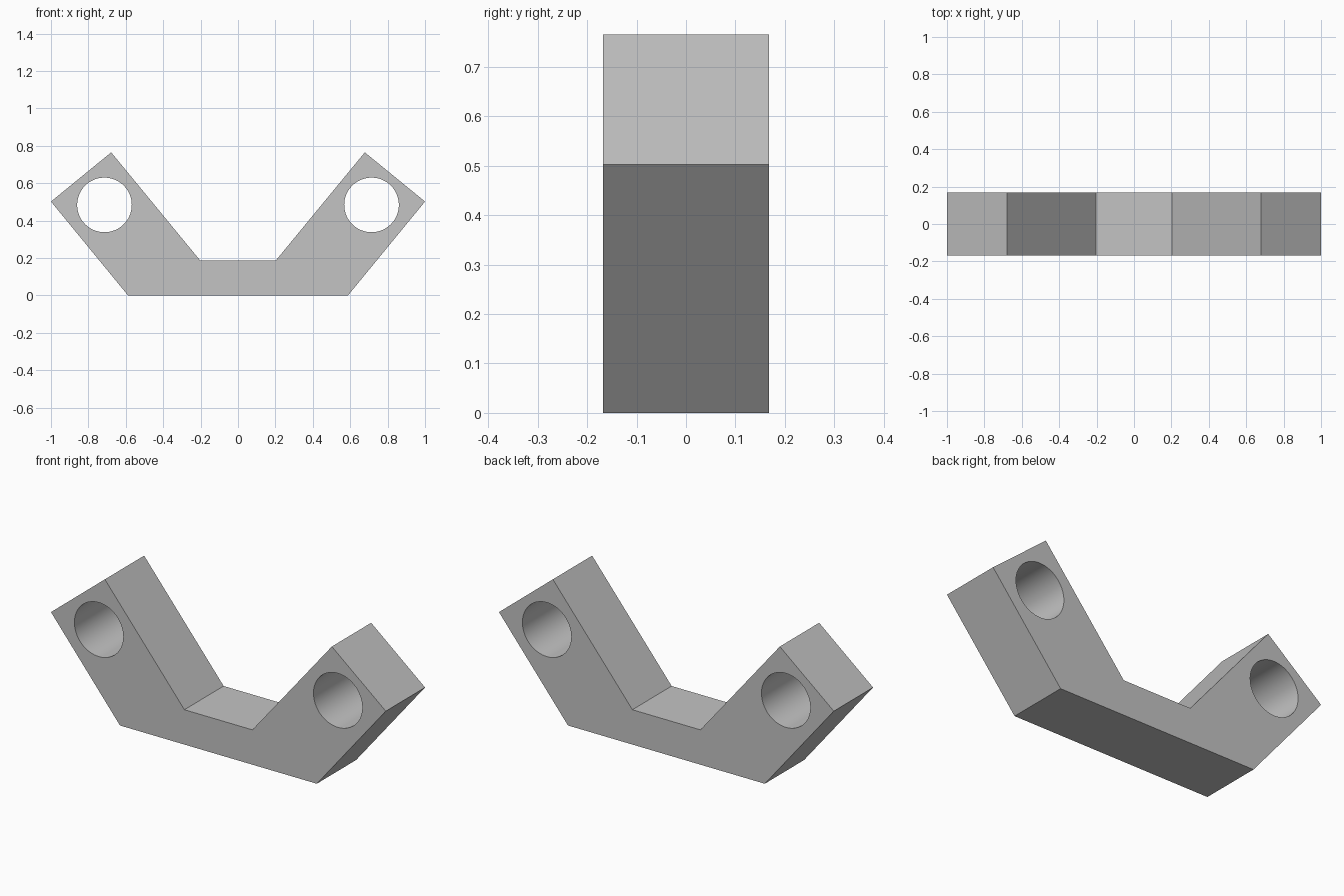
import bpy
import bmesh
import math

DEPTH = 0.335
HOLE_X, HOLE_Z, HOLE_R = 0.714, 0.484, 0.146

cube = bpy.data.objects.get("Cube")
if cube:
    bpy.data.objects.remove(cube, do_unlink=True)

# Single flat grey
grey = bpy.data.materials.new("light_grey")
grey.use_nodes = True
colour = (0.55, 0.55, 0.55, 1.0)
grey.diffuse_color = colour
grey.node_tree.nodes["Principled BSDF"].inputs["Base Color"].default_value = colour

# Bracket body: mirrored half profile pushed through the depth
half = [(0.588, 0.0), (1.0, 0.502), (0.678, 0.765), (0.203, 0.188)]
outline = half + [(-x, z) for x, z in reversed(half)]
bm = bmesh.new()
front = bm.faces.new([bm.verts.new((x, -DEPTH / 2, z)) for x, z in outline])
extruded = bmesh.ops.extrude_face_region(bm, geom=[front], use_keep_orig=True)
back_verts = [g for g in extruded["geom"] if isinstance(g, bmesh.types.BMVert)]
bmesh.ops.translate(bm, verts=back_verts, vec=(0, DEPTH, 0))
bmesh.ops.recalc_face_normals(bm, faces=bm.faces[:])
mesh = bpy.data.meshes.new("angled_bracket")
bm.to_mesh(mesh)
bm.free()
mesh.materials.append(grey)
bracket = bpy.data.objects.new("angled_bracket", mesh)
bpy.context.collection.objects.link(bracket)

# Round through-hole in each arm
cutters = []
for name, side in (("left", 1), ("right", -1)):
    bpy.ops.mesh.primitive_cylinder_add(
        vertices=64, radius=HOLE_R, depth=DEPTH * 2,
        location=(side * HOLE_X, 0, HOLE_Z), rotation=(math.pi / 2, 0, 0))
    cutter = bpy.context.object
    cutter.name = name + "_hole_cutter"
    cutter.data.materials.append(grey)
    cutter.hide_render = True
    cutters.append(cutter)
    cut = bracket.modifiers.new(name + "_hole", "BOOLEAN")
    cut.operation = "DIFFERENCE"
    cut.solver = "EXACT"
    cut.object = cutter

# Apply the cuts, then drop the cutters
bpy.ops.object.select_all(action="DESELECT")
bracket.select_set(True)
bpy.context.view_layer.objects.active = bracket
for modifier in list(bracket.modifiers):
    bpy.ops.object.modifier_apply(modifier=modifier.name)
for cutter in cutters:
    bpy.data.objects.remove(cutter, do_unlink=True)
bpy.ops.object.shade_smooth_by_angle(angle=math.radians(30))
